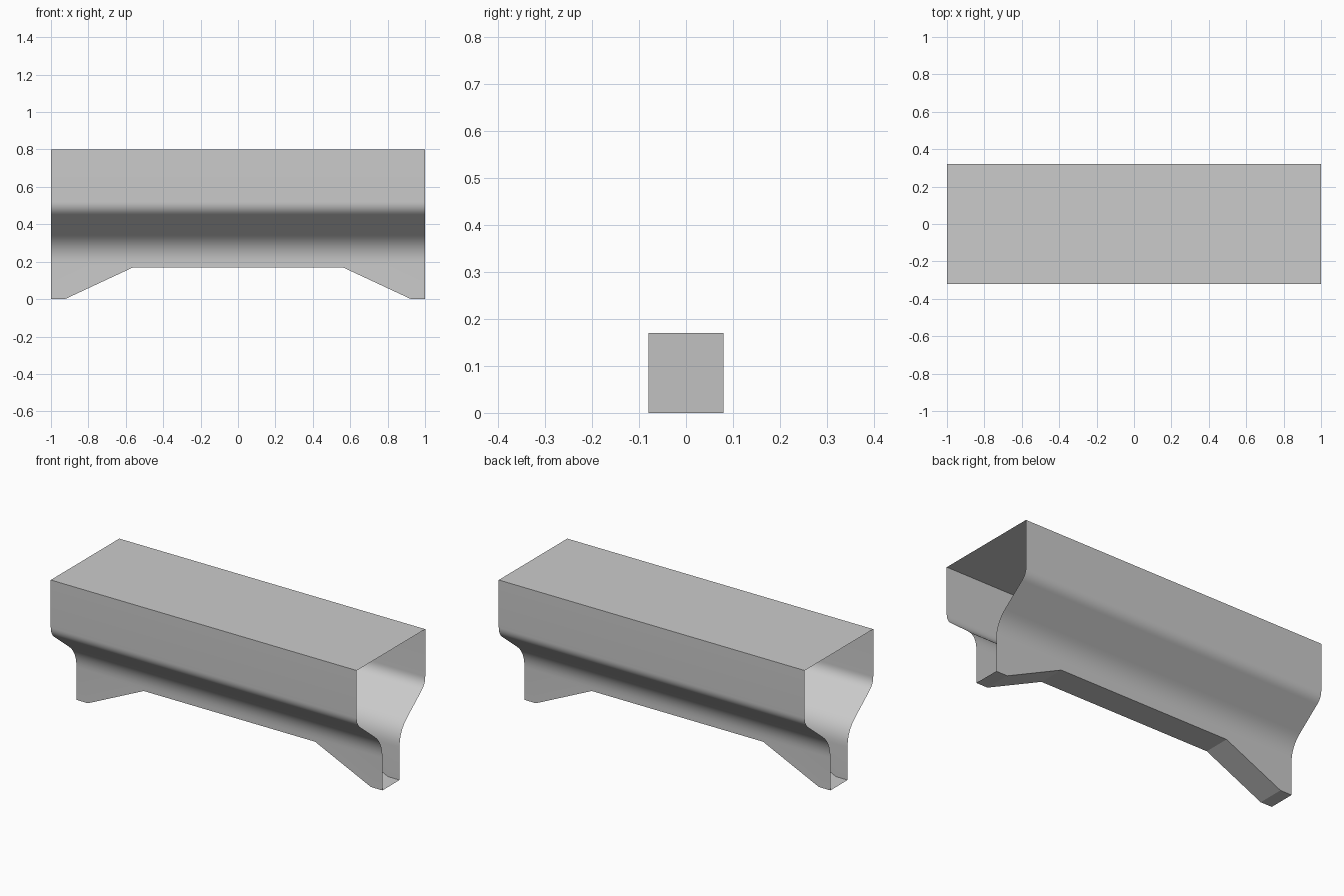
import bpy, bmesh
from mathutils import Vector

if "Cube" in bpy.data.objects:
    bpy.data.objects.remove(bpy.data.objects["Cube"])

# Half cross-section corners (y, z): wide box above, narrow keel below
TOP, UP, LOW, = Vector((0.32, 0.80)), Vector((0.32, 0.478)), Vector((0.08, 0.285))
KEEL = Vector((0.08, 0.0))
# Lower outline with a foot at each end (x, z)
FEET = [(-1, 0), (-0.925, 0), (-0.56, 0.17), (0.56, 0.17), (0.925, 0), (1, 0)]


def fillet(before, corner, after, length, steps=8):
    """Rounded corner as a short quadratic curve."""
    a = corner + (before - corner).normalized() * length
    b = corner + (after - corner).normalized() * length
    return [a * (1 - t) ** 2 + corner * 2 * t * (1 - t) + b * t * t
            for t in (i / steps for i in range(steps + 1))]


half = [TOP] + fillet(TOP, UP, LOW, 0.042) + fillet(UP, LOW, KEEL, 0.09)

bm = bmesh.new()


def side(s):
    """One S-curved side wall ending in the footed lower edge."""
    rows = [[bm.verts.new((x, s * p.x, p.y)) for x in (-1, 1)] for p in half]
    for r, q in zip(rows, rows[1:]):
        bm.faces.new((r[0], r[1], q[1], q[0]))
    foot = [bm.verts.new((x, s * KEEL.x, z)) for x, z in FEET]
    bm.faces.new([rows[-1][1], rows[-1][0]] + foot)
    return rows[0], foot


front_top, front_foot = side(-1)
back_top, back_foot = side(1)

# Flat top
bm.faces.new((front_top[0], front_top[1], back_top[1], back_top[0]))

# Underside strip following the feet; both ends stay open
for i in range(len(FEET) - 1):
    bm.faces.new((front_foot[i], front_foot[i + 1], back_foot[i + 1], back_foot[i]))

# Outward normals, anchored on the top face
bmesh.ops.recalc_face_normals(bm, faces=bm.faces)
bm.normal_update()
top = max(bm.faces, key=lambda f: f.calc_center_median().z)
if top.normal.z < 0:
    bmesh.ops.reverse_faces(bm, faces=bm.faces)

mesh = bpy.data.meshes.new("beam_shell")
bm.to_mesh(mesh)
bm.free()
obj = bpy.data.objects.new("beam_shell", mesh)
bpy.context.collection.objects.link(obj)

# Smooth curves, sharp corners
bpy.context.view_layer.objects.active = obj
obj.select_set(True)
bpy.ops.object.shade_smooth_by_angle(angle=0.35)
